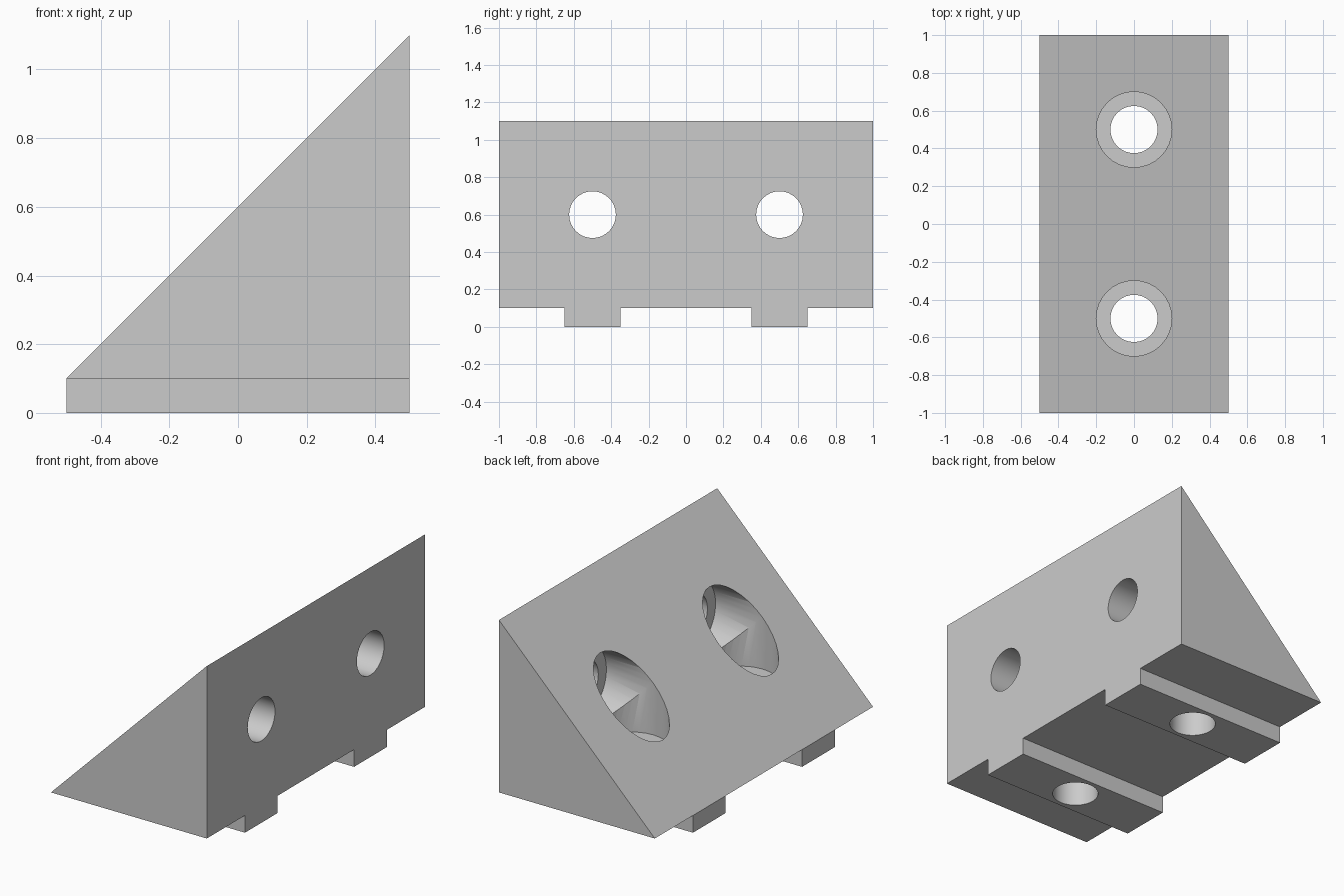
import bpy, bmesh, math
from mathutils import Matrix, Vector

cube = bpy.data.objects.get("Cube")
if cube:
    bpy.data.objects.remove(cube, do_unlink=True)

HALF, BASE, TOP = 0.5, 0.1, 1.1
HOLE_Y = (-0.5, 0.5)
RIB_HALF = 0.15
MID_Z = 0.6

grey = bpy.data.materials.new("light grey")
grey.use_nodes = True
colour = (0.6, 0.6, 0.6, 1)
grey.diffuse_color = colour
grey.node_tree.nodes["Principled BSDF"].inputs["Base Color"].default_value = colour


def make_object(name, bm):
    bmesh.ops.recalc_face_normals(bm, faces=bm.faces)
    mesh = bpy.data.meshes.new(name)
    bm.to_mesh(mesh)
    bm.free()
    obj = bpy.data.objects.new(name, mesh)
    bpy.context.collection.objects.link(obj)
    return obj


# Wedge body with two ribs along its underside
profile = [(-1, BASE)]
for c in HOLE_Y:
    a, b = c - RIB_HALF, c + RIB_HALF
    profile += [(a, BASE), (a, 0), (b, 0), (b, BASE)]
profile.append((1, BASE))

bm = bmesh.new()
low = [bm.verts.new((-HALF, y, z)) for y, z in profile]
tall = [bm.verts.new((HALF, y, z)) for y, z in profile]
peak = [bm.verts.new((HALF, y, TOP)) for y in (1, -1)]
for i in range(len(profile) - 1):
    bm.faces.new((low[i], low[i + 1], tall[i + 1], tall[i]))
for i in (1, 5):
    bm.faces.new(low[i:i + 4])                                # rib ends
bm.faces.new(tall + peak)                                     # upright wall
bm.faces.new([v for v in low if v.co.z > 0.05] + peak)        # slope
bm.faces.new((low[-1], tall[-1], peak[0]))
bm.faces.new((low[0], tall[0], peak[1]))
bracket = make_object("angle_bracket", bm)
bracket.data.materials.append(grey)


# Round cutters for bolt holes and counterbores
def cut(start, end, radius):
    start, end = Vector(start), Vector(end)
    axis = end - start
    turn = Matrix.Rotation(math.pi / 2, 4, 'Y') if abs(axis.x) > 0 else Matrix()
    bm = bmesh.new()
    bmesh.ops.create_cone(bm, cap_ends=True, segments=32, radius1=radius,
                          radius2=radius, depth=axis.length,
                          matrix=Matrix.Translation((start + end) / 2) @ turn)
    cutter = make_object("hole_cutter", bm)
    cutter.hide_render = True
    mod = bracket.modifiers.new("hole", 'BOOLEAN')
    mod.operation, mod.solver, mod.object = 'DIFFERENCE', 'EXACT', cutter
    return cutter


cutters = []
for y in HOLE_Y:
    cutters += [
        cut((0, y, 0.3), (0, y, 1.5), 0.2),
        cut((0.3, y, MID_Z), (-0.9, y, MID_Z), 0.1996),
        cut((0, y, -0.1), (0, y, 0.35), 0.125),
        cut((0.25, y, MID_Z), (0.6, y, MID_Z), 0.125),
    ]

# Bake the cuts, then smooth the bores and keep the edges sharp
bpy.ops.object.select_all(action='DESELECT')
bracket.select_set(True)
bpy.context.view_layer.objects.active = bracket
for mod in list(bracket.modifiers):
    bpy.ops.object.modifier_apply(modifier=mod.name)
for cutter in cutters:
    bpy.data.objects.remove(cutter, do_unlink=True)
bpy.ops.object.shade_smooth_by_angle(angle=math.radians(30))
